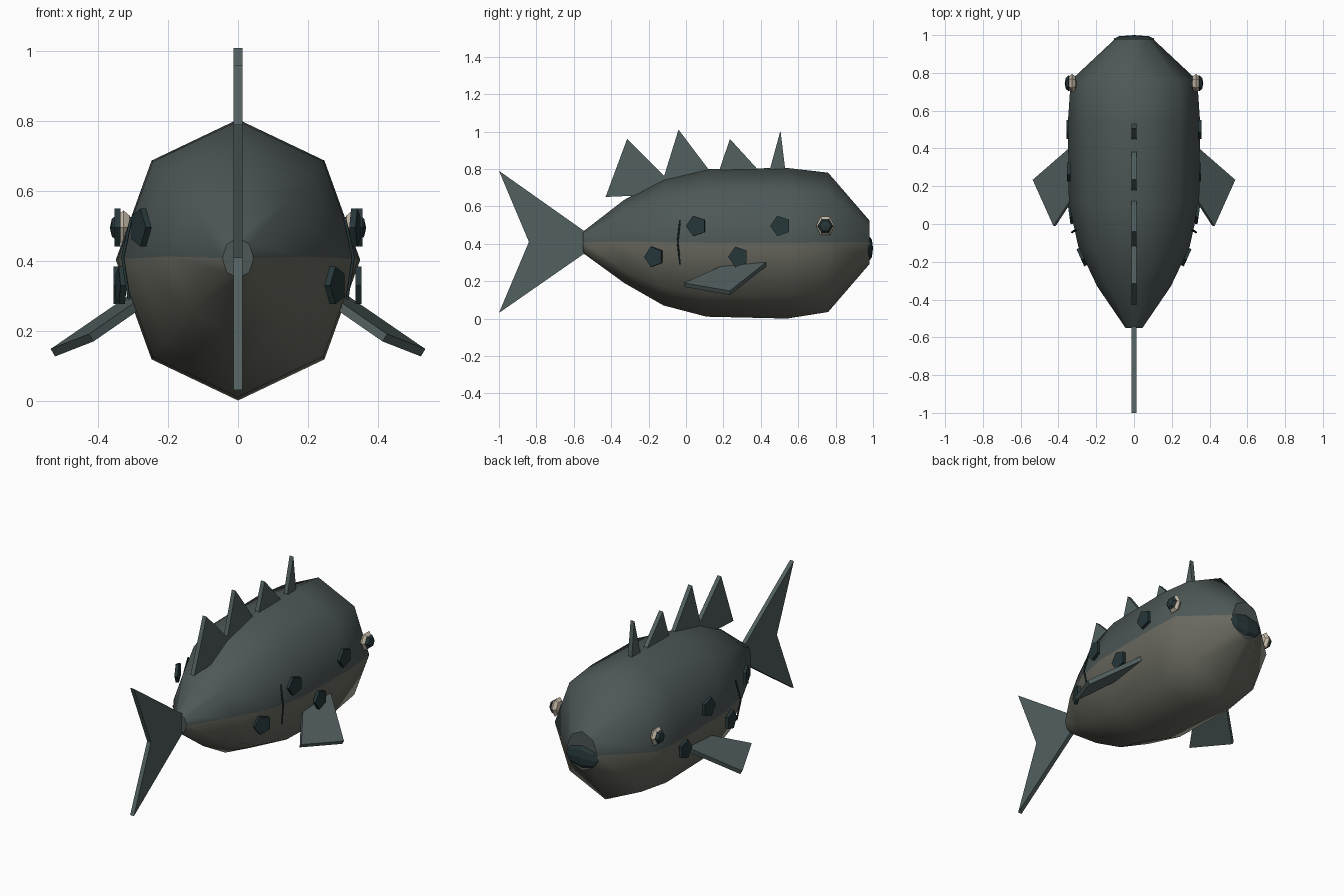
import bpy, bmesh
from math import cos, sin, pi, radians
from mathutils import Matrix, Vector

if "Cube" in bpy.data.objects:
    bpy.data.objects.remove(bpy.data.objects["Cube"])


def material(name, rgb):
    m = bpy.data.materials.new(name)
    m.diffuse_color = (*rgb, 1)
    m.use_nodes = True
    m.node_tree.nodes["Principled BSDF"].inputs["Base Color"].default_value = m.diffuse_color
    return m


skin = material("skin", (0.075, 0.095, 0.095))
belly = material("belly", (0.14, 0.14, 0.115))
fin_mat = material("fin", (0.085, 0.115, 0.115))
dark = material("dark", (0.02, 0.038, 0.042))
pale = material("pale", (0.55, 0.48, 0.38))


def finish(bm, name, *mats):
    bmesh.ops.recalc_face_normals(bm, faces=bm.faces[:])
    me = bpy.data.meshes.new(name)
    bm.to_mesh(me)
    bm.free()
    ob = bpy.data.objects.new(name, me)
    bpy.context.collection.objects.link(ob)
    for m in mats:
        me.materials.append(m)
    return ob


def plate(name, pts, thick, mat):
    """Flat polygon thickened evenly about its own plane."""
    bm = bmesh.new()
    pts = [Vector(p) for p in pts]
    n = (pts[1] - pts[0]).cross(pts[2] - pts[0]).normalized() * thick / 2
    a = [bm.verts.new(p - n) for p in pts]
    b = [bm.verts.new(p + n) for p in pts]
    bm.faces.new(a[::-1])
    bm.faces.new(b)
    for i in range(len(pts)):
        j = (i + 1) % len(pts)
        bm.faces.new((a[i], a[j], b[j], b[i]))
    return finish(bm, name, mat)


def ellipsoid(name, loc, size, segs, mat):
    """Low-poly ball with poles along x."""
    bm = bmesh.new()
    m = (Matrix.Translation(loc) @ Matrix.Diagonal((*size, 1))
         @ Matrix.Rotation(pi / 2, 4, 'Y'))
    bmesh.ops.create_uvsphere(bm, u_segments=segs, v_segments=4, radius=1, matrix=m)
    return finish(bm, name, mat)


# Body: octagonal sections (y, bottom z, top z, half width)
sections = [(-0.55, 0.35, 0.465, 0.045), (-0.33, 0.19, 0.635, 0.195),
            (-0.12, 0.07, 0.745, 0.295), (0.11, 0.01, 0.80, 0.345),
            (0.54, 0.0, 0.805, 0.35), (0.76, 0.035, 0.78, 0.335),
            (0.98, 0.29, 0.525, 0.10)]
bm = bmesh.new()
rings = []
for y, z0, z1, w in sections:
    rings.append([bm.verts.new((w * sin(k * pi / 4), y,
                                (z0 + z1) / 2 + (z1 - z0) / 2 * cos(k * pi / 4)))
                  for k in range(8)])
for r, s in zip(rings, rings[1:]):
    for k in range(8):
        f = bm.faces.new((r[k], r[(k + 1) % 8], s[(k + 1) % 8], s[k]))
        f.smooth = True
        f.material_index = 1 if 2 <= k <= 5 else 0
bm.faces.new(rings[0])
bm.faces.new(rings[-1])
finish(bm, "body", skin, belly)

# Tail fin, in two lobes
for name, lobe in (("tail_upper", [(-0.53, 0.42), (-0.54, 0.465), (-1, 0.79), (-0.84, 0.41)]),
                   ("tail_lower", [(-0.53, 0.42), (-0.84, 0.41), (-1, 0.03), (-0.54, 0.35)])):
    plate(name, [(0, y, z) for y, z in lobe], 0.025, fin_mat)

# Row of back fins
back = [[(-0.43, 0.65), (-0.315, 0.96), (-0.10, 0.745), (-0.2, 0.66)],
        [(-0.13, 0.72), (-0.04, 1.01), (0.13, 0.785)],
        [(0.175, 0.785), (0.235, 0.96), (0.395, 0.785)],
        [(0.445, 0.785), (0.505, 1.005), (0.532, 0.785)]]
for i, pts in enumerate(back):
    plate(f"back_fin_{i + 1}", [(0, y, z) for y, z in pts], 0.025, fin_mat)

# Mouth
ellipsoid("mouth", (0, 0.98, 0.375), (0.11, 0.02, 0.065), 8, dark)

# Paired parts
spot_rows = [(-0.17, 0.278, 24), (0.055, 0.335, 8), (0.28, 0.345, 0), (0.505, 0.348, 0)]
for side, s in (("right", 1), ("left", -1)):
    plate(f"side_fin_{side}", [(s * 0.30, 0.435, 0.295), (s * 0.53, 0.235, 0.137),
                               (s * 0.42, -0.01, 0.18), (s * 0.29, 0.19, 0.27)],
          0.025, fin_mat)
    ellipsoid(f"eye_{side}", (s * 0.328, 0.745, 0.495), (0.025, 0.05, 0.057), 6, pale)
    ellipsoid(f"pupil_{side}", (s * 0.347, 0.745, 0.495), (0.02, 0.042, 0.042), 6, dark)

    # Pentagonal spots, staggered oppositely on the two sides
    for i, (y, x, yaw) in enumerate(spot_rows):
        z = 0.495 if (i % 2 == 1) == (s == 1) else 0.33
        t = radians(yaw)
        pts = []
        for k in range(5):
            a = pi + k * 2 * pi / 5
            u = 0.055 * cos(a)
            pts.append((s * (x + u * sin(t)), y + u * cos(t), z + 0.057 * sin(a)))
        plate(f"spot_{side}_{i + 1}", pts, 0.018, dark)

    # Thin curved line on the flank
    cu = bpy.data.curves.new(f"flank_line_{side}", 'CURVE')
    cu.dimensions = '3D'
    cu.bevel_depth = 0.005
    cu.bevel_resolution = 0
    sp = cu.splines.new('POLY')
    path = [(0.305, -0.032, 0.525), (0.33, -0.045, 0.41), (0.312, -0.032, 0.29)]
    sp.points.add(len(path) - 1)
    for p, (x, y, z) in zip(sp.points, path):
        p.co = (s * x, y, z, 1)
    cu.materials.append(dark)
    bpy.context.collection.objects.link(bpy.data.objects.new(f"flank_line_{side}", cu))
